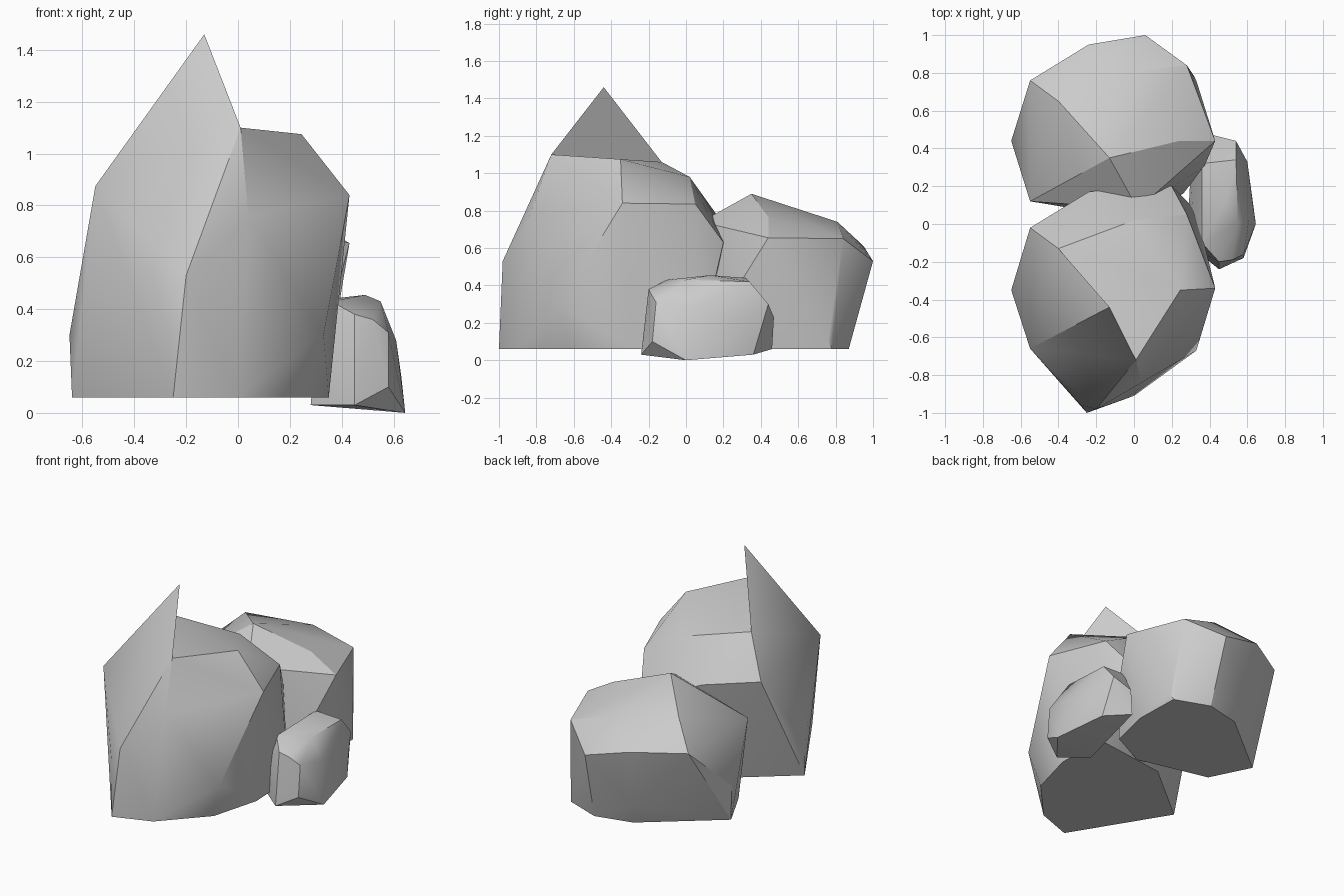
import bpy, bmesh, math

if "Cube" in bpy.data.objects:
    bpy.data.objects.remove(bpy.data.objects["Cube"])


def make_rock(name, points, spike=None):
    """Faceted rock: hull of a few corners, with an optional spike raised from one facet."""
    bm = bmesh.new()
    verts = [bm.verts.new(p) for p in points]
    bmesh.ops.convex_hull(bm, input=verts)
    bmesh.ops.delete(bm, geom=[v for v in bm.verts if not v.link_faces], context='VERTS')
    if spike:
        tip, corners = spike
        base = [min(bm.verts, key=lambda v: (v.co.x - c[0])**2 + (v.co.y - c[1])**2 + (v.co.z - c[2])**2)
                for c in corners]
        shared = [f for f in bm.faces if set(f.verts) == set(base)]
        bmesh.ops.delete(bm, geom=shared, context='FACES_ONLY')
        t = bm.verts.new(tip)
        for i in range(3):
            bm.faces.new((base[i], base[(i + 1) % 3], t))
    bmesh.ops.recalc_face_normals(bm, faces=bm.faces)
    bmesh.ops.dissolve_limit(bm, angle_limit=math.radians(1), verts=bm.verts, edges=bm.edges)
    mesh = bpy.data.meshes.new(name)
    bm.to_mesh(mesh)
    bm.free()
    ob = bpy.data.objects.new(name, mesh)
    bpy.context.collection.objects.link(ob)
    bpy.ops.object.select_all(action='DESELECT')
    ob.select_set(True)
    bpy.context.view_layer.objects.active = ob
    bpy.ops.object.shade_smooth_by_angle(angle=math.radians(28))
    return ob


# tall rock in front, with a leaning spike
left, rim_front, rim_left = (-.55, -.66, .875), (.01, -.72, 1.1), (-.4, -.13, 1.06)
tall = [
    left, rim_front, rim_left, (.245, -.35, 1.075), (0, .02, .98),       # upper rim
    (.43, -.34, .84), (.28, .05, .835), (-.55, -.02, .8),                # shoulders
    (-.24, .17, .77), (.06, .21, .63), (.2, .2, .63), (.04, -.84, .76),
    (-.2, -.98, .53), (-.28, -.96, .42), (-.65, -.35, .3), (.33, -.67, .3),
    (-.25, -1, .06), (0, -.91, .06), (.26, -.63, .06), (.35, -.3, .06),  # footprint
    (.33, .07, .06), (-.2, .0, .06), (-.64, -.36, .06),
]
make_rock("tall_rock", tall, ((-.13, -.44, 1.46), (left, rim_front, rim_left)))

# lower rock behind, same plan but squatter
low = [
    (-.13, .35, .89), (-.4, .65, .78), (0, .81, .74), (.24, .44, .765), (.02, .08, .74),
    (.43, .44, .655), (.28, .84, .65), (-.55, .76, .61), (-.55, .12, .61),
    (-.24, .95, .61), (.06, 1, .53), (-.65, .44, .3), (.37, .3, .43),
    (.33, .76, .11), (.1, .87, .12), (-.22, .85, .2),
    (.08, .87, .06), (.32, .78, .06), (.33, .45, .06),                   # footprint
    (.26, .16, .06), (-.17, .81, .06), (-.64, .43, .06), (-.5, .15, .06), (0, .03, .06),
]
make_rock("low_rock", low)

# small rock resting at the right side
small = [
    (.45, -.24, .03), (.28, -.1, .03), (.645, 0, 0), (.57, .36, .03), (.4, .46, .06),
    (.6, .33, .2), (.63, .1, .14), (.61, .03, .28), (.58, -.18, .1), (.58, -.16, .31),
    (.52, -.19, .36), (.45, -.2, .38), (.36, -.1, .43), (.49, .13, .455), (.55, 0, .43),
    (.54, .34, .42), (.36, .32, .44), (.42, .47, .23), (.54, .44, .30), (.3, .28, .2),
    (.32, -.13, .33),
]
make_rock("small_rock", small)
